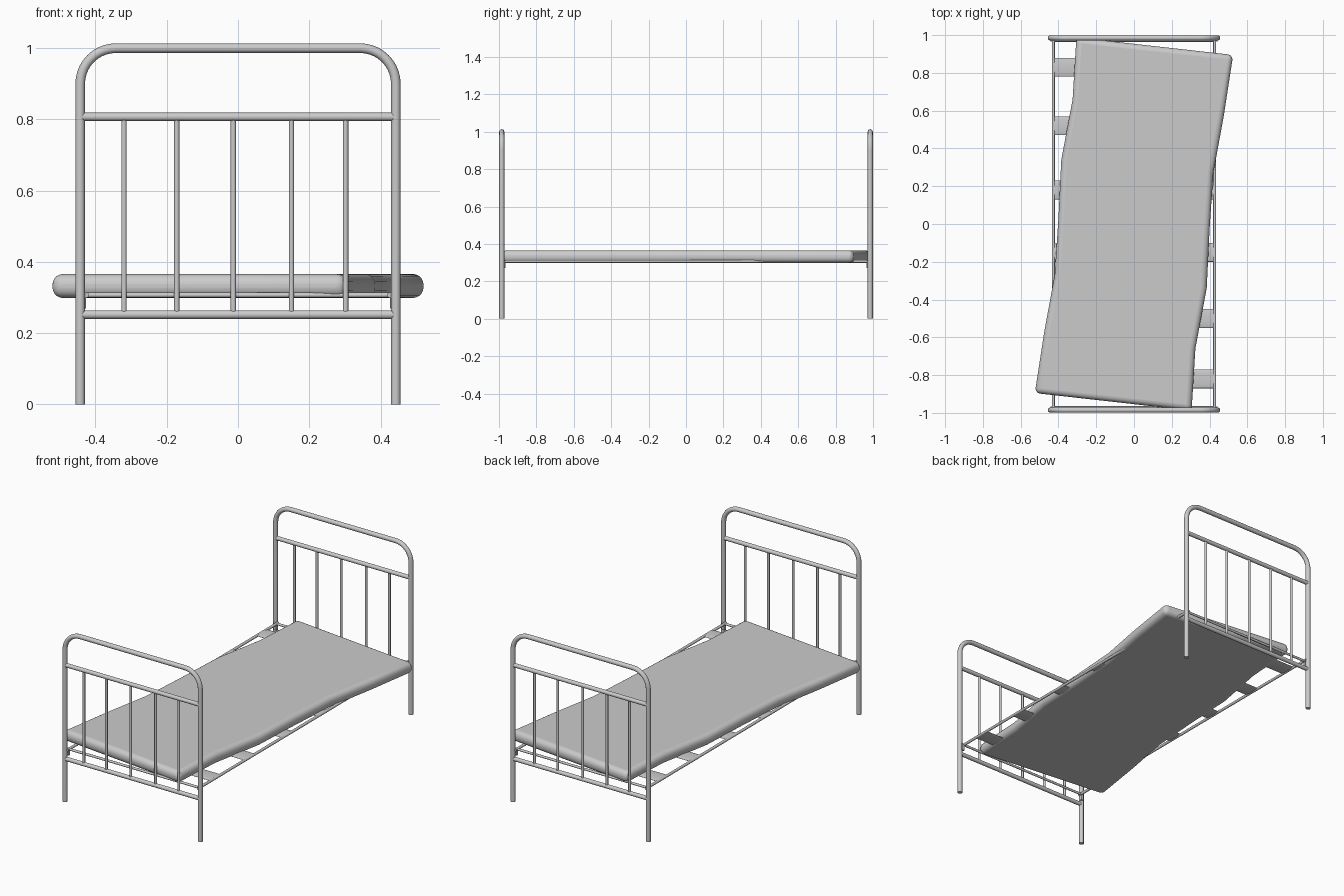
import bpy, bmesh
from math import sin, cos, pi
from mathutils import Vector

if "Cube" in bpy.data.objects:
    bpy.data.objects.remove(bpy.data.objects["Cube"])


def smooth(ob, angle=0.7):
    bpy.ops.object.select_all(action='DESELECT')
    ob.select_set(True)
    bpy.context.view_layer.objects.active = ob
    bpy.ops.object.shade_smooth_by_angle(angle=angle)


def rod(name, a, b, r, sides=16, scale=(1, 1)):
    a, b = Vector(a), Vector(b)
    bpy.ops.mesh.primitive_cylinder_add(vertices=sides, radius=1, depth=(b - a).length,
                                        location=(a + b) / 2)
    ob = bpy.context.object
    ob.name = name
    ob.rotation_euler = (b - a).to_track_quat('Z', 'Y').to_euler()
    ob.scale = (r * scale[0], r * scale[1], 1)
    bpy.ops.object.transform_apply(location=False, rotation=False, scale=True)
    smooth(ob)
    return ob


def tube(name, pts, r):
    cu = bpy.data.curves.new(name, 'CURVE')
    cu.dimensions = '3D'
    cu.bevel_depth = r
    cu.bevel_resolution = 4
    cu.use_fill_caps = True
    sp = cu.splines.new('POLY')
    sp.points.add(len(pts) - 1)
    for p, co in zip(sp.points, pts):
        p.co = (*co, 1)
    ob = bpy.data.objects.new(name, cu)
    bpy.context.collection.objects.link(ob)
    bpy.ops.object.select_all(action='DESELECT')
    ob.select_set(True)
    bpy.context.view_layer.objects.active = ob
    bpy.ops.object.convert(target='MESH')
    smooth(bpy.context.object)


# Headboard and footboard: bent tube, two rails, five bars
PX, TOP, R = 0.443, 1.0, 0.1
for end, y in (("footboard", -0.985), ("headboard", 0.985)):
    arc = [(PX - R + R * cos(t * pi / 20), y, TOP - R + R * sin(t * pi / 20)) for t in range(11)]
    path = [(PX, y, 0)] + arc + [(-x, yy, z) for x, yy, z in reversed(arc)] + [(-PX, y, 0)]
    tube(end + "_frame", path, 0.0135)
    for label, z in (("upper", 0.807), ("lower", 0.252)):
        rod(f"{end}_{label}_rail", (-0.438, y, z), (0.438, y, z), 0.012)
    for i, x in enumerate((-0.32, -0.172, -0.013, 0.15, 0.302)):
        rod(f"{end}_bar_{i + 1}", (x, y, 0.255), (x, y, 0.803), 0.0075, 12)
    # Cross rail carrying the slats, with brackets at the posts
    yi = y * 0.986
    rod(end + "_cross_rail", (-0.43, yi, 0.307), (0.43, yi, 0.307), 0.007, 12)
    for side, x in (("left", -0.434), ("right", 0.434)):
        bpy.ops.mesh.primitive_cube_add(size=1, location=(x, yi, 0.291))
        ob = bpy.context.object
        ob.name = f"{end}_{side}_bracket"
        ob.scale = (0.016, 0.012, 0.042)

# Side rails
for side, x in (("left", -0.427), ("right", 0.427)):
    rod(side + "_side_rail", (x, -0.985, 0.307), (x, 0.985, 0.307), 0.008, 12)

# Slats: flattened rods across the frame
for i, y in enumerate((-0.82, -0.50, -0.15, 0.18, 0.52, 0.83)):
    bpy.ops.mesh.primitive_cylinder_add(vertices=20, radius=1, depth=0.856,
                                        location=(0, y, 0.308), rotation=(0, pi / 2, 0))
    ob = bpy.context.object
    ob.name = f"slat_{i + 1}"
    ob.scale = (0.006, 0.05, 1)
    smooth(ob)

# Mattress: skewed six-panel slab, left edge mirrored by a half turn to the right
left = [(-0.305, 0.988), (-0.325, 0.66), (-0.385, 0.34), (-0.40, 0.03),
        (-0.42, -0.27), (-0.475, -0.57), (-0.525, -0.895)]
right = [(-x, -y) for x, y in reversed(left)]
bm = bmesh.new()
rows = []
for (lx, ly), (rx, ry) in zip(left, right):
    rows.append([bm.verts.new(c) for c in ((lx, ly, 0.299), (rx, ry, 0.299),
                                           (rx, ry, 0.366), (lx, ly, 0.366))])
for a, b in zip(rows, rows[1:]):
    for k in range(4):
        bm.faces.new((a[k], a[(k + 1) % 4], b[(k + 1) % 4], b[k]))
bm.faces.new(rows[0])
bm.faces.new(rows[-1][::-1])
bmesh.ops.recalc_face_normals(bm, faces=bm.faces)
me = bpy.data.meshes.new("mattress")
bm.to_mesh(me)
bm.free()
mattress = bpy.data.objects.new("mattress", me)
bpy.context.collection.objects.link(mattress)
bev = mattress.modifiers.new("rounded_edges", 'BEVEL')
bev.width = 0.029
bev.segments = 5
bev.limit_method = 'ANGLE'
bev.angle_limit = 0.8
smooth(mattress)
